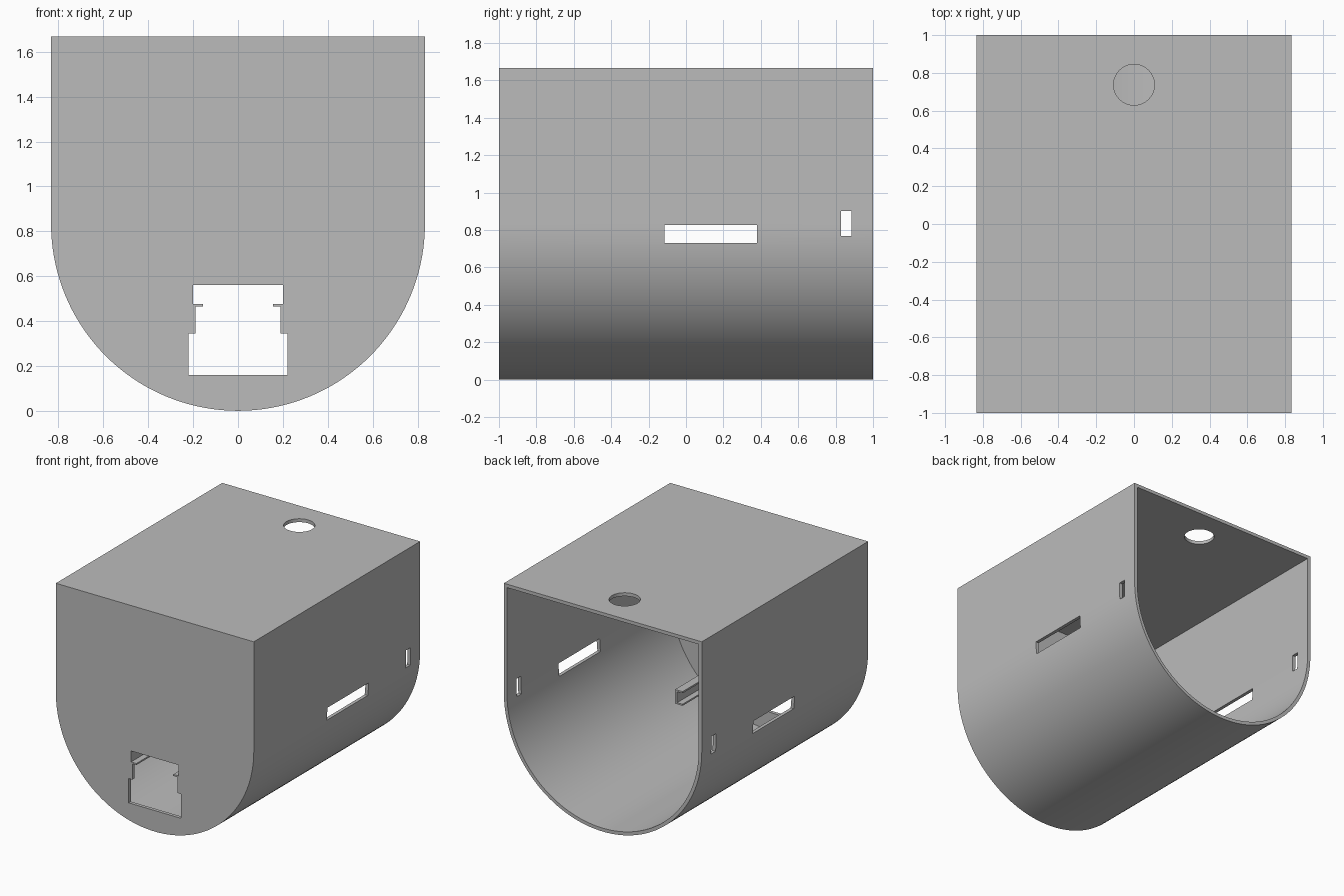
import bpy
import bmesh
import math

if "Cube" in bpy.data.objects:
    bpy.data.objects.remove(bpy.data.objects["Cube"], do_unlink=True)

HALF = 0.833        # half width and radius of the round bottom
TOP = 1.667
WALL = 0.026

grey = bpy.data.materials.new("plain grey")
grey.use_nodes = True
colour = (0.5, 0.5, 0.5, 1)
grey.diffuse_color = colour
grey.node_tree.nodes["Principled BSDF"].inputs["Base Color"].default_value = colour


def prism(name, points, start, end, axis="y"):
    """Extrude a closed 2D profile along y, x or z."""
    place = {"y": lambda a, b, d: (a, d, b),
             "x": lambda a, b, d: (d, a, b),
             "z": lambda a, b, d: (a, b, d)}[axis]
    bm = bmesh.new()
    face = bm.faces.new([bm.verts.new(place(a, b, start)) for a, b in points])
    extruded = bmesh.ops.extrude_face_region(bm, geom=[face])
    verts = [g for g in extruded["geom"] if isinstance(g, bmesh.types.BMVert)]
    bmesh.ops.translate(bm, verts=verts, vec=place(0, 0, end - start))
    bmesh.ops.recalc_face_normals(bm, faces=bm.faces[:])
    mesh = bpy.data.meshes.new(name)
    bm.to_mesh(mesh)
    bm.free()
    obj = bpy.data.objects.new(name, mesh)
    bpy.context.collection.objects.link(obj)
    mesh.materials.append(grey)
    return obj


def box_profile(a0, a1, b0, b1):
    return [(a0, b0), (a1, b0), (a1, b1), (a0, b1)]


def round_profile(cx, cy, radius, start, end, steps):
    angles = [start + (end - start) * i / steps for i in range(steps + 1)]
    return [(cx + radius * math.cos(t), cy + radius * math.sin(t)) for t in angles]


def u_profile(inset):
    """Flat top, straight sides and a half-round bottom."""
    r = HALF - inset
    arc = round_profile(0, HALF, r, math.pi, 2 * math.pi, 72)
    return arc + [(r, TOP - inset), (-r, TOP - inset)]


# Housing: closed at the front, open at the back
housing = prism("housing", u_profile(0), -1, 1)

# Stepped port in the front wall, with two small tabs
half_port = [(0.22, 0.16), (0.22, 0.345), (0.19, 0.345), (0.19, 0.465),
             (0.155, 0.465), (0.155, 0.477), (0.2, 0.477), (0.2, 0.56)]
port = half_port + [(-x, z) for x, z in reversed(half_port)]

cutters = [
    prism("cavity_cutter", u_profile(WALL), -1 + WALL, 1.1),
    prism("port_cutter", port, -1.1, -0.9),
    prism("long_slot_cutter", box_profile(-0.115, 0.38, 0.73, 0.827), -1, 1, "x"),
    prism("small_slot_cutter", box_profile(0.83, 0.885, 0.768, 0.903), -1, 1, "x"),
    prism("top_hole_cutter",
          round_profile(0, 0.737, 0.108, 0, 2 * math.pi, 48)[:-1], 1.5, 1.8, "z"),
]
bpy.context.view_layer.objects.active = housing
for cutter in cutters:
    cutter.hide_render = True
    mod = housing.modifiers.new(cutter.name, "BOOLEAN")
    mod.operation = "DIFFERENCE"
    mod.solver = "EXACT"
    mod.object = cutter
    bpy.ops.object.modifier_apply(modifier=mod.name)
    bpy.data.objects.remove(cutter, do_unlink=True)

bpy.ops.object.select_all(action="DESELECT")
housing.select_set(True)
bpy.ops.object.shade_smooth_by_angle(angle=math.radians(30))

# C-shaped guide rails running back from the port
rail = [(0.155, 0.465), (0.218, 0.465), (0.218, 0.573), (0.155, 0.573),
        (0.155, 0.56), (0.2, 0.56), (0.2, 0.477), (0.155, 0.477)]
for side, sign in (("left", 1), ("right", -1)):
    prism(side + "_guide_rail", [(sign * x, z) for x, z in rail], -1 + WALL, -0.18)
